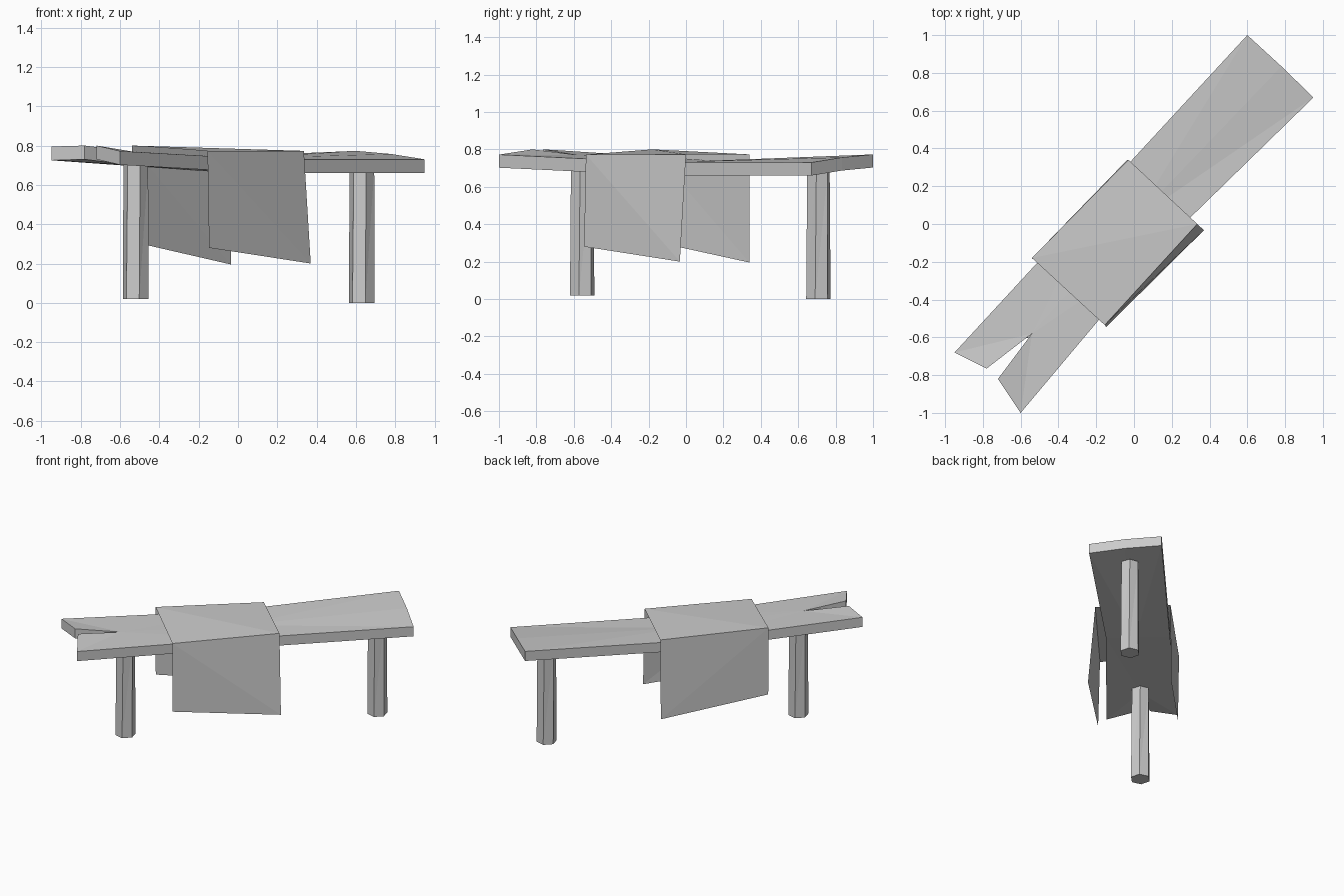
import bpy
import bmesh
import math
from mathutils import Vector

cube = bpy.data.objects.get("Cube")
if cube:
    bpy.data.objects.remove(cube, do_unlink=True)

# One plain grey for everything
grey = bpy.data.materials.new("plain_grey")
grey.use_nodes = True
colour = (0.6, 0.6, 0.6, 1)
grey.diffuse_color = colour
grey.node_tree.nodes["Principled BSDF"].inputs["Base Color"].default_value = colour


def add_object(name, bm):
    bmesh.ops.recalc_face_normals(bm, faces=bm.faces)
    mesh = bpy.data.meshes.new(name)
    bm.to_mesh(mesh)
    bm.free()
    mesh.materials.append(grey)
    obj = bpy.data.objects.new(name, mesh)
    bpy.context.collection.objects.link(obj)
    return obj


def sheet(points, faces):
    bm = bmesh.new()
    verts = [bm.verts.new(points[key]) for key in points]
    index = {key: vert for key, vert in zip(points, verts)}
    for face in faces:
        bm.faces.new([index[key] for key in face.split()])
    return bm


# Seat plank: top surface with a split end, extruded straight down
plank = {
    "back_tip": (-0.95, -0.68, 0.795),
    "split_back": (-0.78, -0.765, 0.80),
    "notch": (-0.54, -0.58, 0.77),
    "split_front": (-0.72, -0.82, 0.80),
    "front_tip": (-0.60, -1.0, 0.772),
    "front_mid": (0.14, -0.12, 0.73),
    "centre": (0.0, 0.02, 0.735),
    "back_mid": (-0.18, 0.155, 0.74),
    "front_end": (0.95, 0.67, 0.73),
    "end_mid": (0.78, 0.835, 0.757),
    "back_end": (0.60, 1.0, 0.773),
}
bm = sheet(plank, [
    "back_tip split_back notch", "back_tip notch back_mid",
    "notch centre back_mid", "notch split_front front_tip",
    "notch front_tip front_mid", "notch front_mid centre",
    "centre front_mid front_end", "centre front_end end_mid",
    "centre end_mid back_end", "centre back_end back_mid",
])
lower = bmesh.ops.extrude_face_region(bm, geom=bm.faces[:], use_keep_orig=True)
moved = [g for g in lower["geom"] if isinstance(g, bmesh.types.BMVert)]
bmesh.ops.translate(bm, verts=moved, vec=(0, 0, -0.07))
add_object("seat_plank", bm)

# Cloth: thin sheet over the seat with a drape on either side
cloth = {
    "back_left": (-0.03, 0.34, 0.773),
    "back_right": (-0.54, -0.18, 0.80),
    "front_right": (-0.155, -0.535, 0.772),
    "front_left": (0.335, 0.0, 0.773),
    "hem_back_left": (-0.035, 0.34, 0.195),
    "hem_back_right": (-0.535, -0.185, 0.31),
    "hem_front_right": (-0.147, -0.545, 0.28),
    "hem_front_left": (0.37, -0.033, 0.20),
}
add_object("cloth", sheet(cloth, [
    "back_left back_right front_left", "back_right front_right front_left",
    "front_right hem_front_right hem_front_left",
    "front_right hem_front_left front_left",
    "back_right hem_back_left hem_back_right",
    "back_right back_left hem_back_left",
]))


# Legs: hexagonal posts, slightly slimmer and turned at the top
def leg(name, x, y, bottom, top):
    bm = bmesh.new()
    rings = []
    for z, radius, turn in ((bottom, 0.0675, 45), (top, 0.064, 50)):
        ring = []
        for i in range(6):
            a = math.radians(turn + 60 * i)
            ring.append(bm.verts.new(Vector((x + radius * math.cos(a), y + radius * math.sin(a), z))))
        rings.append(ring)
        bm.faces.new(ring)
    for i in range(6):
        j = (i + 1) % 6
        a, b, c, d = rings[0][i], rings[0][j], rings[1][j], rings[1][i]
        bm.faces.new((a, b, c))
        bm.faces.new((a, c, d))
    return add_object(name, bm)


leg("front_leg", -0.52, -0.555, 0.02, 0.70)
leg("back_leg", 0.63, 0.708, 0.0, 0.68)
